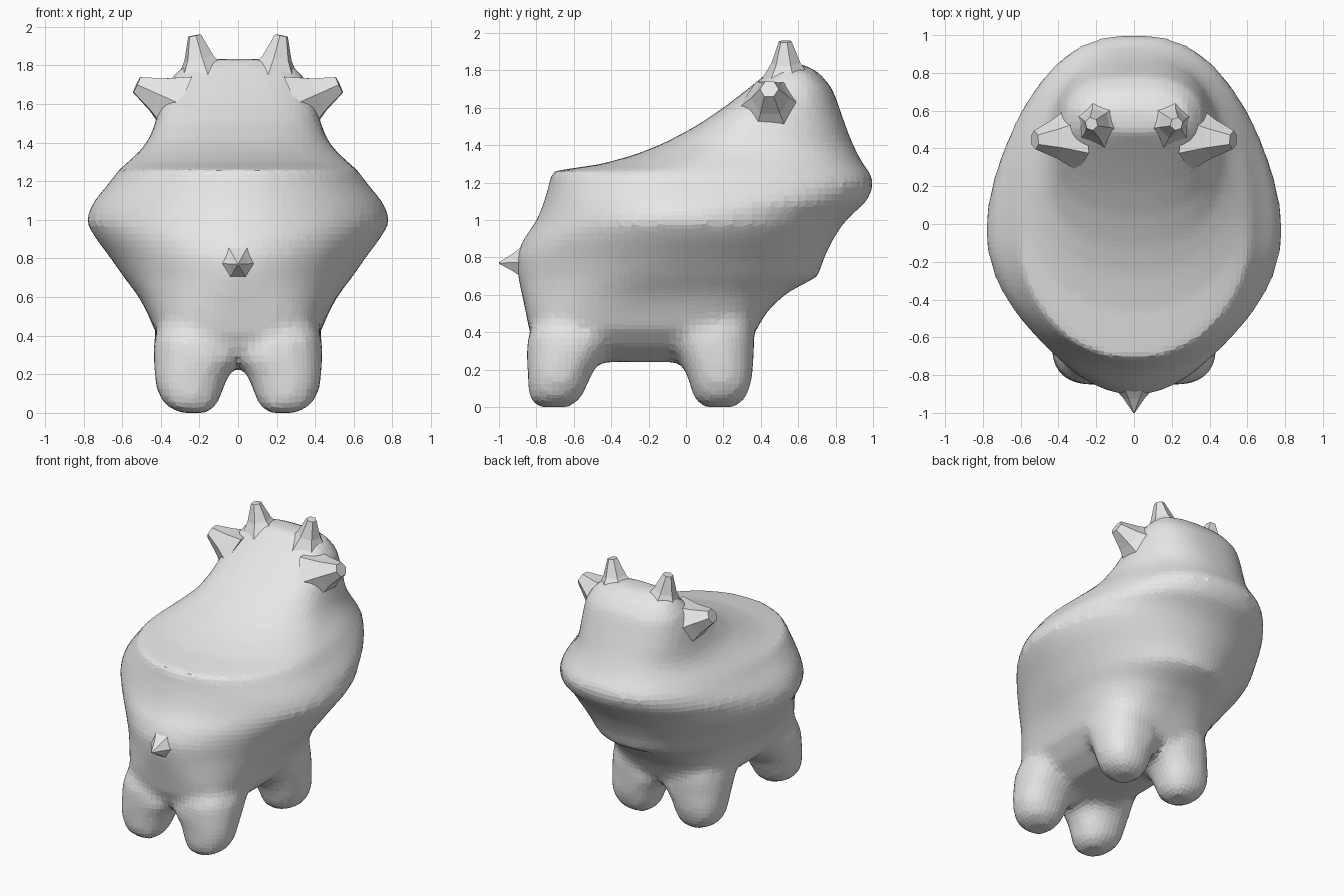
import bpy, bmesh, math
from mathutils import Vector

cube = bpy.data.objects.get("Cube")
if cube:
    bpy.data.objects.remove(cube)

grey = bpy.data.materials.new("plain grey")
grey.use_nodes = True
grey.diffuse_color = (0.8, 0.8, 0.8, 1)
grey.node_tree.nodes["Principled BSDF"].inputs["Base Color"].default_value = (0.8, 0.8, 0.8, 1)


def finish(name, bm):
    bmesh.ops.recalc_face_normals(bm, faces=bm.faces)
    mesh = bpy.data.meshes.new(name)
    bm.to_mesh(mesh)
    bm.free()
    mesh.materials.append(grey)
    obj = bpy.data.objects.new(name, mesh)
    bpy.context.collection.objects.link(obj)
    return obj


def loft(bm, rings):
    """Skin a list of equal point rings and cap both ends."""
    loops = [[bm.verts.new(p) for p in ring] for ring in rings]
    n = len(loops[0])
    for a, b in zip(loops, loops[1:]):
        for i in range(n):
            j = (i + 1) % n
            bm.faces.new((a[i], a[j], b[j], b[i]))
    bm.faces.new(loops[0][::-1])
    bm.faces.new(loops[-1])


def outline(z, tail, widest, head, half, tail_power=2.0, head_power=2.0, cx=0.0, sides=48):
    """Horizontal egg: tail end, widest place and head end along y."""
    ring = []
    for i in range(sides):
        t = math.tau * (i + 0.5) / sides
        c, s = math.cos(t), math.sin(t)
        p = 2 / (head_power if s > 0 else tail_power)
        reach = head - widest if s > 0 else widest - tail
        ring.append(Vector((cx + half * math.copysign(abs(c) ** p, c),
                            widest + reach * math.copysign(abs(s) ** p, s), z)))
    return ring


# Body and head: height, tail end, widest place, head end, half width, squareness
body_rows = [
    (0.24, -0.66, -0.23, 0.20, 0.20, 2.5, 2.5), (0.32, -0.80, -0.23, 0.33, 0.34, 3.5, 3.5),
    (0.42, -0.84, -0.22, 0.38, 0.43, 3.6, 3.6), (0.52, -0.86, -0.20, 0.44, 0.47, 3, 3),
    (0.61, -0.88, -0.17, 0.54, 0.52, 2.4, 2.4), (0.70, -0.90, -0.12, 0.71, 0.59, 2, 2),
    (0.80, -0.91, -0.08, 0.74, 0.66, 1.85, 2), (0.90, -0.87, -0.05, 0.79, 0.735, 1.85, 2),
    (0.98, -0.81, -0.05, 0.84, 0.785, 1.85, 2), (1.03, -0.785, -0.05, 0.89, 0.78, 1.85, 2),
    (1.10, -0.76, -0.05, 0.97, 0.745, 1.9, 2.2), (1.20, -0.73, -0.05, 1.01, 0.66, 2, 2.4),
    (1.258, -0.73, -0.04, 0.98, 0.62, 2, 2.4), (1.30, -0.45, 0.10, 0.945, 0.57, 2.1, 2.4),
    (1.35, -0.27, 0.20, 0.92, 0.515, 2.2, 2.4), (1.41, -0.12, 0.32, 0.89, 0.465, 2.3, 2.4),
    (1.50, 0.05, 0.42, 0.855, 0.43, 2.4, 2.5), (1.60, 0.20, 0.48, 0.82, 0.405, 2.5, 2.5),
    (1.70, 0.33, 0.54, 0.785, 0.37, 2.6, 2.5), (1.79, 0.44, 0.56, 0.71, 0.30, 2.6, 2.5),
    (1.835, 0.49, 0.56, 0.62, 0.18, 2, 2),
]
bm = bmesh.new()
loft(bm, [outline(*row) for row in body_rows])

# Legs: height, centre x, centre y, radius x, radius y
tail_leg = [(0, 0.23, -0.71, 0.08, 0.09), (0.045, 0.245, -0.70, 0.14, 0.14),
            (0.12, 0.25, -0.685, 0.175, 0.16), (0.20, 0.24, -0.67, 0.195, 0.18),
            (0.28, 0.205, -0.64, 0.235, 0.215), (0.37, 0.22, -0.61, 0.22, 0.24),
            (0.60, 0.22, -0.52, 0.14, 0.22)]
head_leg = [(0, 0.23, 0.18, 0.08, 0.09), (0.045, 0.245, 0.18, 0.14, 0.14),
            (0.12, 0.25, 0.185, 0.175, 0.165), (0.20, 0.24, 0.175, 0.195, 0.185),
            (0.28, 0.205, 0.155, 0.235, 0.21), (0.37, 0.22, 0.13, 0.22, 0.24),
            (0.60, 0.24, 0.14, 0.15, 0.20)]
for leg in (tail_leg, head_leg):
    for side in (-1, 1):
        loft(bm, [outline(z, y - ry, y, y + ry, rx, 2.3, 2.3, side * x, 16)
                  for z, x, y, rx, ry in leg])

# Melt body and legs into one skin
body = finish("body", bm)
remesh = body.modifiers.new("skin", 'REMESH')
remesh.mode = 'VOXEL'
remesh.voxel_size = 0.035
relax = body.modifiers.new("relax", 'SMOOTH')
relax.factor = 0.5
relax.iterations = 5


def spike(name, base, tip, radii, sides=6, sx=1):
    """Flared faceted cone between two points, mirrored when sx is -1."""
    base, tip = Vector(base), Vector(tip)
    turn = (tip - base).to_track_quat('Z', 'Y')
    rings = []
    for k, r in enumerate(radii):
        centre = base.lerp(tip, k / (len(radii) - 1))
        ring = [centre + turn @ Vector((r * math.cos(math.tau * i / sides),
                                        r * math.sin(math.tau * i / sides), 0))
                for i in range(sides)]
        rings.append([Vector((p.x * sx, p.y, p.z)) for p in ring])
    bm = bmesh.new()
    loft(bm, rings)
    return finish(name, bm)


# Horns and ears on both sides, and the stub of the tail
for side, sx in (("left", 1), ("right", -1)):
    spike(side + "_horn", (0.18, 0.54, 1.72), (0.225, 0.53, 1.955),
          (0.16, 0.08, 0.035), 6, sx)
    spike(side + "_ear", (0.31, 0.46, 1.60), (0.525, 0.445, 1.70),
          (0.18, 0.105, 0.05), 6, sx)
spike("tail", (0, -0.85, 0.775), (0, -1.0, 0.77), (0.12, 0.055, 0.004), 6)
